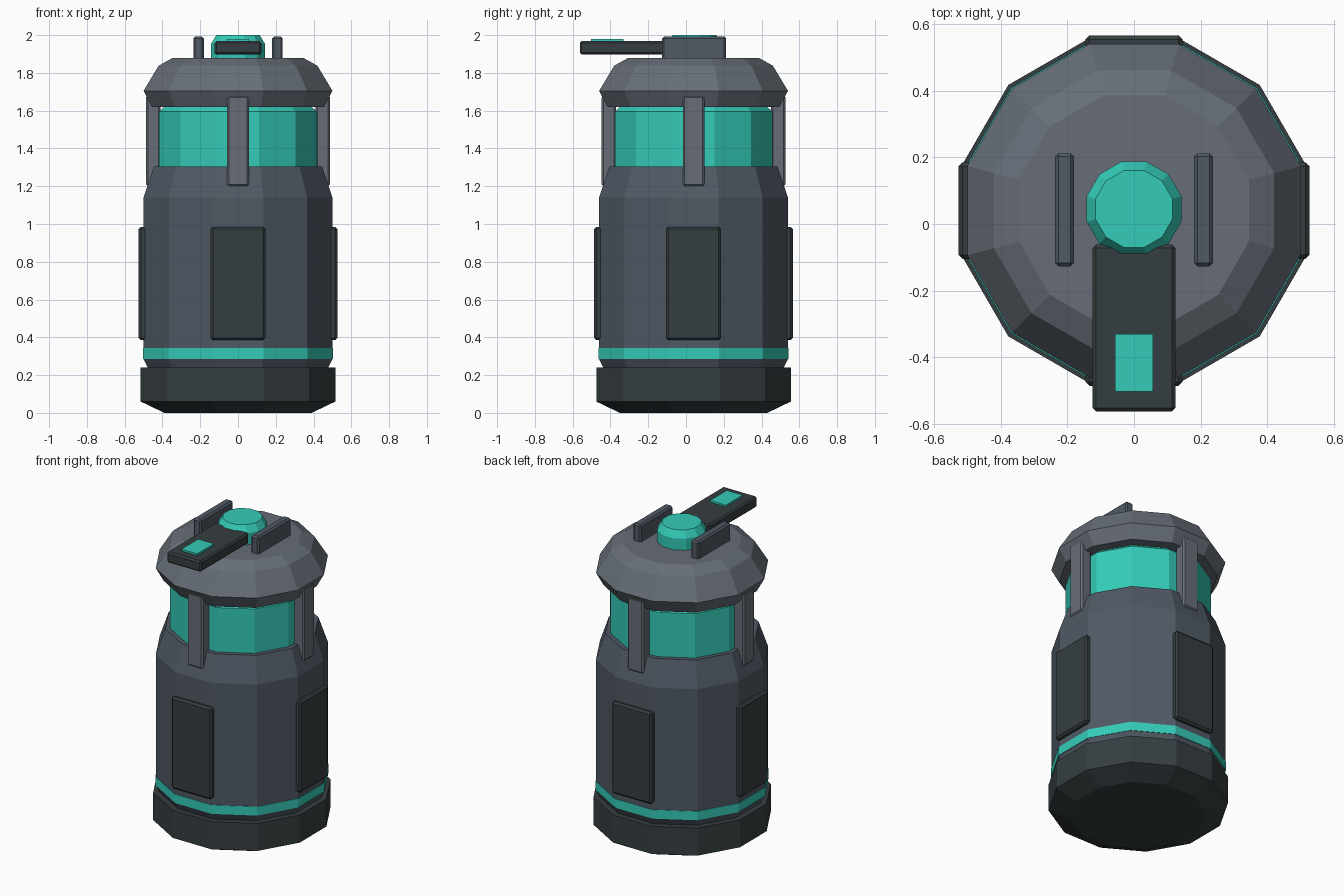
import bpy, bmesh
from math import cos, sin, pi

if "Cube" in bpy.data.objects:
    bpy.data.objects.remove(bpy.data.objects["Cube"])

CY = 0.04  # y of the canister axis (the lever overhangs to the front)


def material(name, rgb):
    m = bpy.data.materials.new(name)
    m.diffuse_color = (*rgb, 1)
    m.use_nodes = True
    m.node_tree.nodes["Principled BSDF"].inputs["Base Color"].default_value = m.diffuse_color
    return m


TEAL = material("teal", (0.035, 0.60, 0.48))
SLATE = material("slate", (0.080, 0.100, 0.127))
GREY = material("grey", (0.135, 0.155, 0.185))
DARK = material("dark", (0.036, 0.048, 0.052))


def finish(name, bm, mat):
    bmesh.ops.recalc_face_normals(bm, faces=bm.faces)
    me = bpy.data.meshes.new(name)
    bm.to_mesh(me)
    bm.free()
    me.materials.append(mat)
    ob = bpy.data.objects.new(name, me)
    bpy.context.collection.objects.link(ob)
    return ob


def lathe(name, profile, mat, sides=12, cy=CY):
    """Closed faceted solid; profile is (distance to flat face, z)."""
    bm = bmesh.new()
    rings = []
    for apothem, z in profile:
        r = apothem / cos(pi / sides)
        rings.append([bm.verts.new((r * cos((i + .5) * 2 * pi / sides),
                                    cy + r * sin((i + .5) * 2 * pi / sides), z))
                      for i in range(sides)])
    for a, b in zip(rings, rings[1:]):
        for i in range(sides):
            j = (i + 1) % sides
            bm.faces.new((a[i], a[j], b[j], b[i]))
    bm.faces.new(rings[0])
    bm.faces.new(rings[-1])
    return finish(name, bm, mat)


def box(name, x, y, z, mat, bevel=0.01):
    """Box from (min, max) ranges with chamfered edges."""
    bm = bmesh.new()
    bmesh.ops.create_cube(bm, size=1)
    for v in bm.verts:
        v.co = [r[0] + (c + .5) * (r[1] - r[0]) for c, r in zip(v.co, (x, y, z))]
    ob = finish(name, bm, mat)
    if bevel:
        mod = ob.modifiers.new("chamfer", 'BEVEL')
        mod.width, mod.segments = bevel, 1
    return ob


# Stacked faceted body
lathe("base", [(.39, 0), (.515, .06), (.515, .24)], DARK)
lathe("body", [(.475, .235), (.50, .285), (.50, 1.14), (.445, 1.305)], SLATE)
lathe("lower_band", [(.503, .285), (.503, .343)], TEAL)
lathe("window", [(.417, 1.28), (.417, 1.595), (.39, 1.62)], TEAL)
lathe("cap", [(.455, 1.62), (.50, 1.705), (.42, 1.838), (.345, 1.88)], GREY)

# Panels and pillars on the four main sides
for i in range(4):
    panel = box(f"side_panel_{i}", (.47, .526), (-.145, .145), (.385, .985), DARK, .012)
    pillar = box(f"pillar_{i}", (.41, .487), (-.057, .057), (1.20, 1.68), GREY)
    for ob in (panel, pillar):
        ob.location.y = CY
        ob.rotation_euler.z = i * pi / 2

# Top fittings: guard rails, button, lever with pad
for side, name in ((-1, "left"), (1, "right")):
    c = side * .2085
    box(f"guard_rail_{name}", (c - .028, c + .028), (-.127, .212), (1.87, 1.992), SLATE)
lathe("top_button", [(.142, 1.87), (.142, 1.955), (.115, 2.0)], TEAL, cy=.045)
box("lever", (-.124, .124), (-.562, -.062), (1.897, 1.968), DARK)
box("lever_pad", (-.057, .057), (-.503, -.33), (1.955, 1.98), TEAL, 0)
